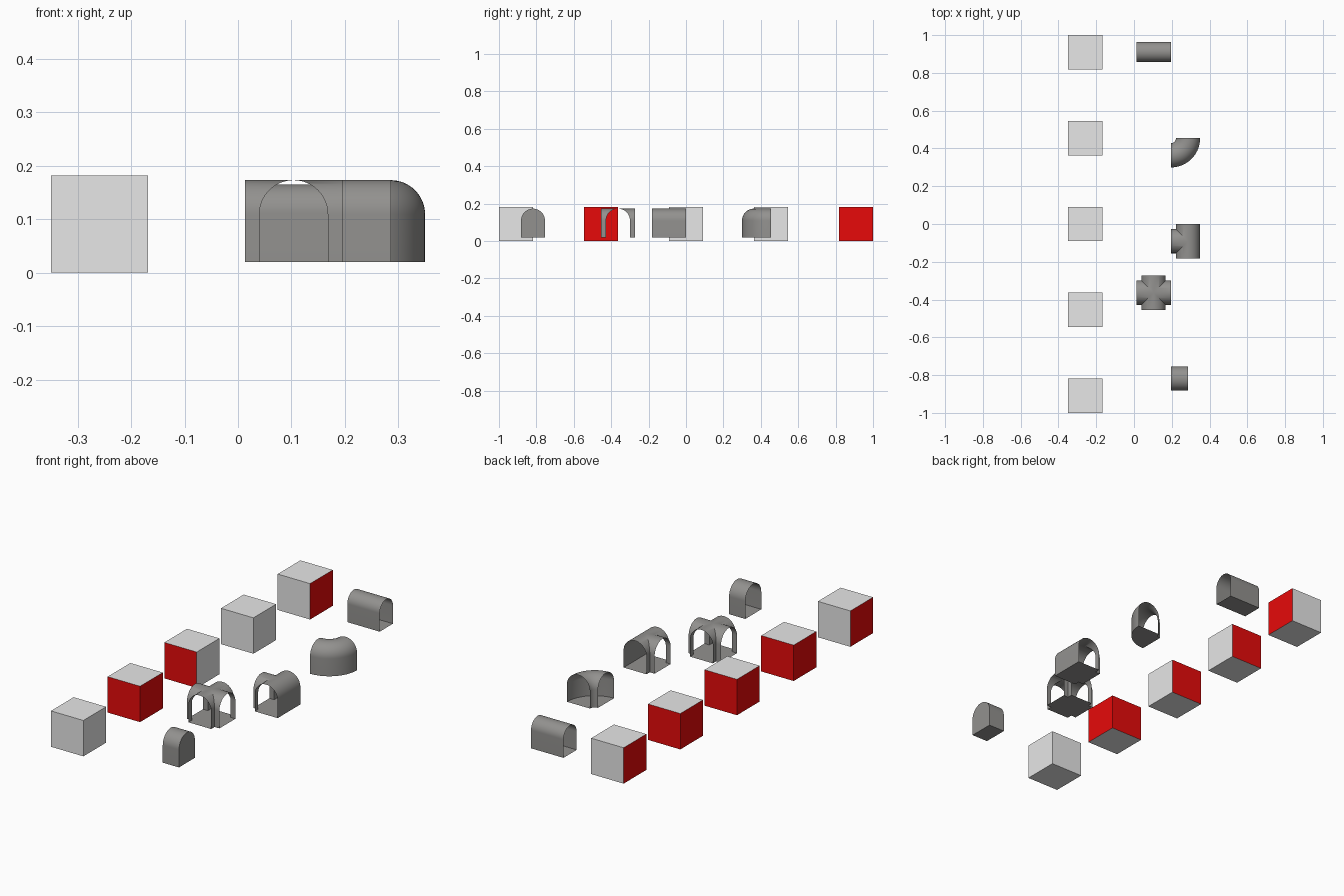
import bpy, bmesh, math

if "Cube" in bpy.data.objects:
    bpy.data.objects.remove(bpy.data.objects["Cube"])

C = 0.182          # cell size
H = C / 2
BASE = 0.02        # floor height of the tunnels


def material(name, rgb):
    m = bpy.data.materials.new(name)
    m.diffuse_color = (*rgb, 1)
    m.use_nodes = True
    m.node_tree.nodes["Principled BSDF"].inputs["Base Color"].default_value = m.diffuse_color
    return m


LIGHT = material("light_grey", (0.8, 0.8, 0.8))
RED = material("red", (0.8, 0.003, 0.003))
STONE = material("dark_grey", (0.29, 0.285, 0.275))


def finish(name, bm, mats, smooth=False):
    bmesh.ops.remove_doubles(bm, verts=bm.verts, dist=1e-5)
    bmesh.ops.recalc_face_normals(bm, faces=bm.faces)
    me = bpy.data.meshes.new(name)
    bm.to_mesh(me)
    bm.free()
    ob = bpy.data.objects.new(name, me)
    bpy.context.collection.objects.link(ob)
    for m in mats:
        me.materials.append(m)
    if smooth:
        bpy.ops.object.select_all(action='DESELECT')
        ob.select_set(True)
        bpy.context.view_layer.objects.active = ob
        bpy.ops.object.shade_smooth_by_angle(angle=math.radians(30))
    return ob


def arch(r, top, n=32):
    """Closed arch section (lateral offset, height), split at floor centre."""
    pts = [(0, BASE), (r, BASE)]
    pts += [(r * math.cos(math.pi * i / n), top - r + r * math.sin(math.pi * i / n))
            for i in range(n + 1)]
    pts += [(-r, BASE)]
    return [(0 if abs(u) < 1e-9 else u, z) for u, z in pts]


def face(bm, pts):
    """Add a polygon, skipping repeated corners."""
    keep = []
    for p in pts:
        if all(math.dist(p, q) > 1e-6 for q in keep):
            keep.append(p)
    if len(keep) > 2:
        bm.faces.new([bm.verts.new(p) for p in keep])


def junction(name, cx, cy, dirs, section, cap=False):
    """Vaulted arms meeting at the cell centre, mitred where arms adjoin."""
    bm = bmesh.new()
    for dx, dy in dirs:
        lx, ly = -dy, dx

        def at(u, s, z):
            return (cx + dx * s + lx * u, cy + dy * s + ly * u, z)

        for (u0, z0), (u1, z1) in zip(section, section[1:] + section[:1]):
            side = 1 if u0 + u1 > 0 else -1
            mitre = (lx * side, ly * side) in dirs
            s0, s1 = (abs(u0), abs(u1)) if mitre else (0, 0)
            face(bm, [at(u0, s0, z0), at(u1, s1, z1), at(u1, H, z1), at(u0, H, z0)])
        if cap:
            face(bm, [at(u, 0, z) for u, z in section])
    return finish(name, bm, [STONE], True)


def bend(name, px, py, section, n=24):
    """Quarter turn swept around a cell corner."""
    bm = bmesh.new()

    def at(u, z, i):
        a = -math.pi / 2 * i / n
        return (px + (H + u) * math.cos(a), py + (H + u) * math.sin(a), z)

    for i in range(n):
        for (u0, z0), (u1, z1) in zip(section, section[1:] + section[:1]):
            face(bm, [at(u0, z0, i), at(u1, z1, i), at(u1, z1, i + 1), at(u0, z0, i + 1)])
    return finish(name, bm, [STONE], True)


E, W, N, S = (1, 0), (-1, 0), (0, 1), (0, -1)

# marker cubes: red faces show which sides are open
for name, y, dirs in (("straight", 0.909, (E, W)), ("corner", 0.4545, (N, W)),
                      ("tee", 0, (N, S, W)), ("cross", -0.4545, (E, W, N, S)),
                      ("end", -0.909, (W,))):
    bm = bmesh.new()
    bmesh.ops.create_cube(bm, size=C)
    bmesh.ops.translate(bm, verts=bm.verts, vec=(-0.35 + H, y, H))
    bm.normal_update()
    for f in bm.faces:
        if (round(f.normal.x), round(f.normal.y)) in dirs:
            f.material_index = 1
    finish(name + "_marker_cube", bm, [LIGHT, RED])

# tunnel pieces
WIDE = arch(0.064, 0.173)
NARROW = arch(0.053, 0.165)
junction("straight_tunnel", 0.104, 0.911, (E, W), NARROW)
bend("corner_tunnel", 0.195, 0.4545, WIDE)
junction("tee_tunnel", 0.286, -0.091, (N, S, W), WIDE)
junction("cross_tunnel", 0.104, -0.3635, (E, W, N, S), WIDE)
junction("end_tunnel", 0.286, -0.818, (W,), WIDE, cap=True)
